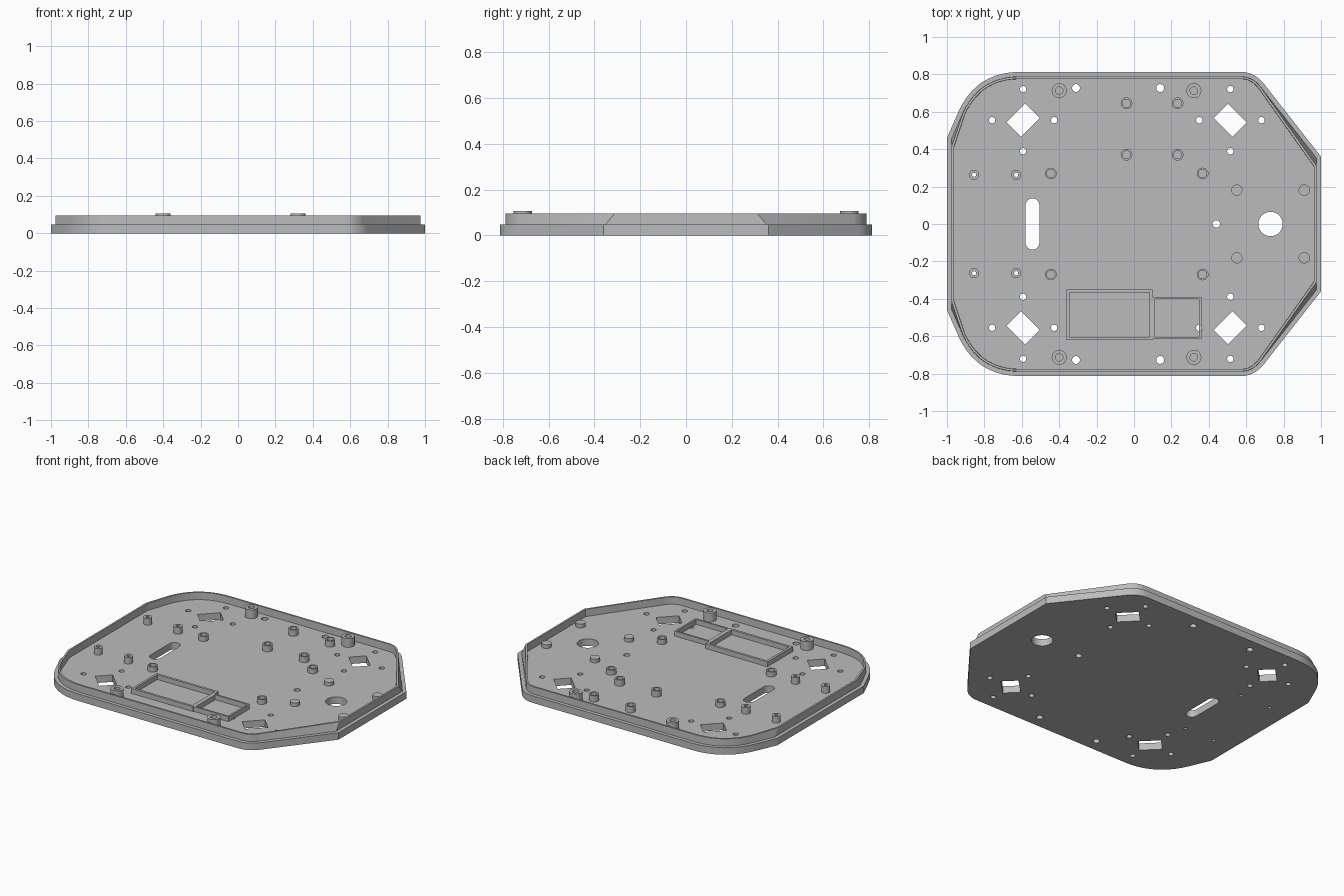
import bpy
import bmesh
from math import cos, sin, pi, radians
from mathutils import Vector

cube = bpy.data.objects.get("Cube")
if cube:
    bpy.data.objects.remove(cube, do_unlink=True)

grey = bpy.data.materials.new("plain_grey")
grey.use_nodes = True
COLOR = (0.5, 0.5, 0.5, 1)
grey.diffuse_color = COLOR
grey.node_tree.nodes["Principled BSDF"].inputs["Base Color"].default_value = COLOR

FLOOR, RIM, TALL = 0.047, 0.095, 0.106


def add_stack(bm, loops, bottom=False, top=False):
    """Bridge counter-clockwise (points, z) loops, optionally capping the ends."""
    rings = [[bm.verts.new((p[0], p[1], z)) for p in pts] for pts, z in loops]
    n = len(rings[0])
    for a, b in zip(rings, rings[1:]):
        for i in range(n):
            j = (i + 1) % n
            bm.faces.new((a[i], a[j], b[j], b[i]))
    if bottom:
        bm.faces.new(rings[0][::-1])
    if top:
        bm.faces.new(rings[-1])


def finish(bm, name):
    mesh = bpy.data.meshes.new(name)
    bm.to_mesh(mesh)
    bm.free()
    mesh.materials.append(grey)
    obj = bpy.data.objects.new(name, mesh)
    bpy.context.collection.objects.link(obj)
    return obj


def activate(obj):
    bpy.ops.object.select_all(action='DESELECT')
    obj.select_set(True)
    bpy.context.view_layer.objects.active = obj


def smooth(obj):
    activate(obj)
    bpy.ops.object.shade_smooth_by_angle(angle=radians(18))


def circle(x, y, r, n=28):
    return [(x + r * cos(2 * pi * i / n), y + r * sin(2 * pi * i / n)) for i in range(n)]


def rect(x0, y0, x1, y1, inset=0):
    x0, y0, x1, y1 = x0 + inset, y0 + inset, x1 - inset, y1 - inset
    return [(x0, y0), (x1, y0), (x1, y1), (x0, y1)]


def turned_rect(x, y, length, width, angle):
    c, s = cos(angle), sin(angle)
    return [(x + u * c - v * s, y + u * s + v * c)
            for u, v in rect(-length / 2, -width / 2, length / 2, width / 2)]


def bend(a, b, c, steps=10):
    """Rounded corner from a to c, pulled toward b."""
    a, b, c = Vector(a), Vector(b), Vector(c)
    return [a * (1 - t) ** 2 + b * 2 * t * (1 - t) + c * t * t
            for t in (i / steps for i in range(steps + 1))]


def inset(pts, d):
    """Mitred inward offset of a counter-clockwise outline."""
    out = []
    for i, p in enumerate(pts):
        e1 = (p - pts[i - 1]).normalized()
        e2 = (pts[(i + 1) % len(pts)] - p).normalized()
        n1, n2 = Vector((-e1.y, e1.x)), Vector((-e2.y, e2.x))
        out.append(p + (n1 + n2) * d / (1 + n1.dot(n2)))
    return out


# Outline: one half, mirrored front to back
half = [Vector((1, 0.36))]
half += bend((0.695, 0.749), (0.645, 0.813), (0.57, 0.813))
half += bend((-0.61, 0.813), (-0.845, 0.813), (-0.94, 0.597))
half.append(Vector((-1, 0.46)))
outline = half + [Vector((p.x, -p.y)) for p in reversed(half)]
ends = (0, len(half) - 1, len(half), len(outline) - 1)


def rim_loop(d, pull):
    pts = inset(outline, d)
    for i in ends:
        pts[i].y -= pull if pts[i].y > 0 else -pull
    return pts


# Tray with stepped edge and raised rim
bm = bmesh.new()
add_stack(bm, [(outline, 0), (outline, FLOOR), (rim_loop(0.024, 0), FLOOR),
               (rim_loop(0.025, 0.04), RIM), (rim_loop(0.037, 0.04), RIM),
               (rim_loop(0.038, 0.04), FLOOR)], bottom=True, top=True)
tray = finish(bm, "tray")

# Openings through the floor
cuts = [circle(0.73, 0, 0.065, 40), circle(0.44, 0, 0.02)]
for sy in (-1, 1):
    cuts += [circle(x, sy * 0.727, 0.021) for x in (-0.31, 0.14)]
    cuts += [circle(x, sy * 0.263, 0.011, 16) for x in (-0.855, -0.63)]
    for x in (-0.593, 0.515):
        y = sy * 0.555
        cuts.append(turned_rect(x, y, 0.142, 0.108, pi / 4 if x * y < 0 else -pi / 4))
        for dx, dy in ((1, 0), (-1, 0), (0, 1), (0, -1)):
            cuts.append(circle(x + dx * 0.166, y + dy * 0.166, 0.017, 20))
slot = []
for i in range(26):
    a = pi * (i if i < 13 else i - 1) / 12
    slot.append((-0.543 + 0.037 * cos(a), (0.1 if i < 13 else -0.1) + 0.037 * sin(a)))
cuts.append(slot)

bm = bmesh.new()
for pts in cuts:
    add_stack(bm, [(pts, -0.1), (pts, 0.2)], bottom=True, top=True)
cutter = finish(bm, "hole_cutter")
cutter.hide_render = True
activate(tray)
mod = tray.modifiers.new("holes", 'BOOLEAN')
mod.operation = 'DIFFERENCE'
mod.solver = 'EXACT'
mod.object = cutter
bpy.ops.object.modifier_apply(modifier=mod.name)
bpy.data.objects.remove(cutter, do_unlink=True)
smooth(tray)


# Standoffs
def standoff(name, x, y, r, bore, top):
    bm = bmesh.new()
    loops = [(circle(x, y, r), FLOOR), (circle(x, y, r), top)]
    if bore:
        loops += [(circle(x, y, bore), top), (circle(x, y, bore), FLOOR)]
    add_stack(bm, loops, top=not bore)
    smooth(finish(bm, name))


for sy in (-1, 1):
    for x in (-0.4, 0.32):
        standoff("tall_standoff", x, sy * 0.713, 0.04, 0.02, TALL)
    for x in (-0.855, -0.63):
        standoff("drilled_standoff", x, sy * 0.263, 0.027, 0.011, 0.092)
    for x in (-0.445, 0.367):
        standoff("short_standoff", x, sy * 0.27, 0.031, 0.022, 0.08)
    for x in (0.55, 0.91):
        standoff("solid_peg", x, sy * 0.181, 0.03, 0, 0.072)
for y in (0.37, 0.645):
    for x in (-0.04, 0.233):
        standoff("board_standoff", x, y, 0.031, 0.021, 0.088)

# Rectangular holder frames
for name, box, wall in (("large_holder_frame", (-0.36, -0.62, 0.1, -0.35), 0.016),
                        ("small_holder_frame", (0.1, -0.615, 0.36, -0.39), 0.012)):
    bm = bmesh.new()
    add_stack(bm, [(rect(*box), FLOOR), (rect(*box), 0.08),
                   (rect(*box, wall), 0.08), (rect(*box, wall), FLOOR)])
    finish(bm, name)
